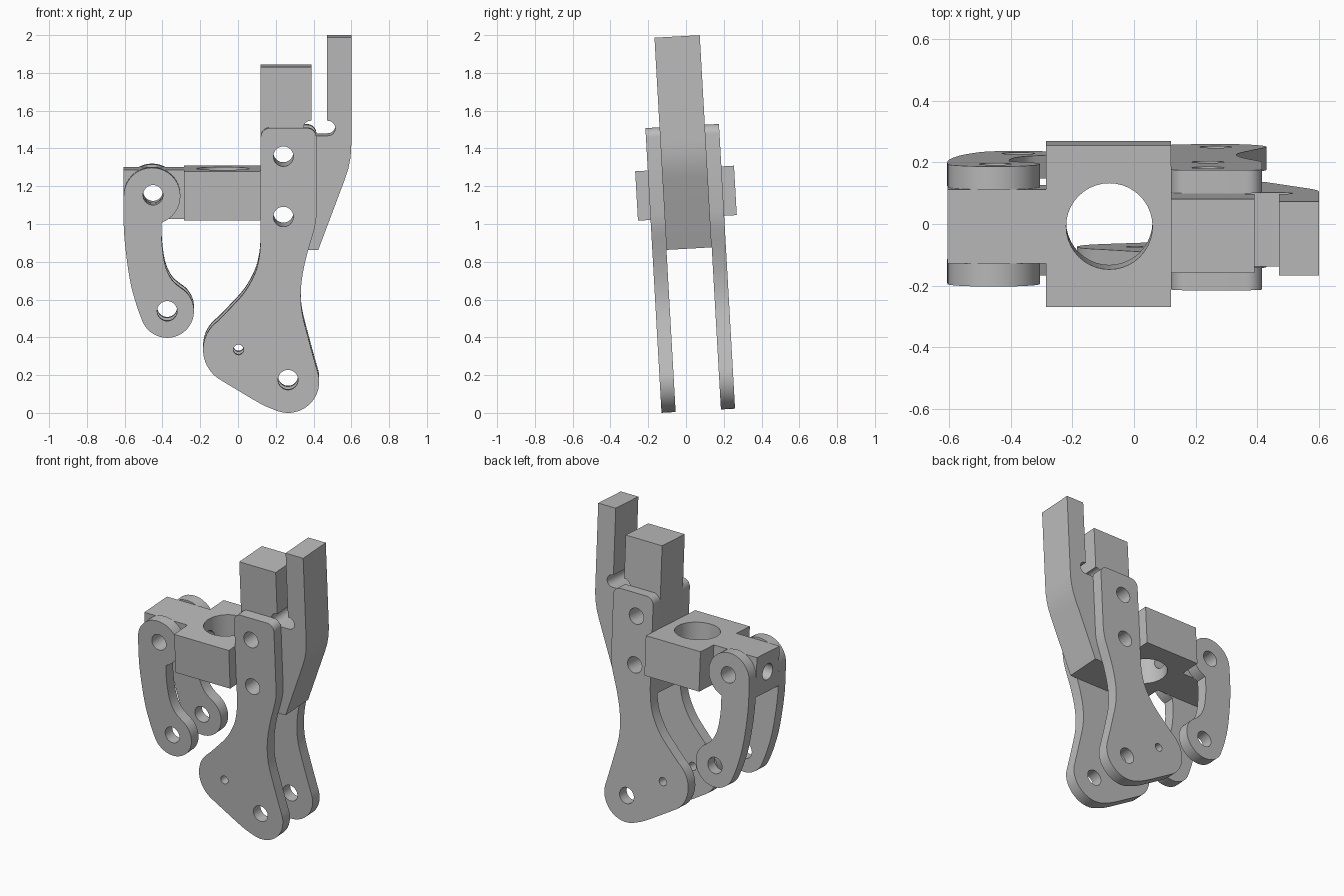
import bpy, bmesh, math
from mathutils import Vector

if "Cube" in bpy.data.objects:
    bpy.data.objects.remove(bpy.data.objects["Cube"])

TILT = 0.0565            # whole assembly leans slightly about x
OFFSET = (0, 0.065, 0.011)
HOLE = 0.053
INNER, OUTER = 0.12, 0.195

grey = bpy.data.materials.new("machined grey")
grey.use_nodes = True
colour = (0.5, 0.5, 0.5, 1)
grey.diffuse_color = colour
grey.node_tree.nodes["Principled BSDF"].inputs["Base Color"].default_value = colour


def arc(cx, cz, r, start, end, n=16):
    steps = [math.radians(start + (end - start) * i / n) for i in range(n + 1)]
    return [(cx + r * math.cos(a), cz + r * math.sin(a)) for a in steps]


def spline(points, n=5):
    """Smooth interior points running between two outline pieces."""
    p = [Vector(q) for q in [points[0], *points, points[-1]]]
    out = []
    for a, b, c, d in zip(p, p[1:], p[2:], p[3:]):
        for i in range(n):
            t = i / n
            q = b + (c - a) * t / 2 + (a - b * 2.5 + c * 2 - d / 2) * t**2 \
                + ((b - c) * 3 + d - a) * t**3 / 2
            out.append((q.x, q.y))
    return out[1:]


def extrude(name, outline, axis, low, high):
    """Extrude an outline along y (outline in x, z) or z (outline in x, y)."""
    bm = bmesh.new()
    place = (lambda u, v, w: (u, w, v)) if axis == "y" else (lambda u, v, w: (u, v, w))
    face = bm.faces.new([bm.verts.new(place(u, v, low)) for u, v in outline])
    moved = bmesh.ops.extrude_face_region(bm, geom=[face])["geom"]
    shift = Vector(place(0, 0, high - low))
    bmesh.ops.translate(bm, vec=shift,
                        verts=[g for g in moved if isinstance(g, bmesh.types.BMVert)])
    bmesh.ops.recalc_face_normals(bm, faces=bm.faces)
    mesh = bpy.data.meshes.new(name)
    bm.to_mesh(mesh)
    bm.free()
    mesh.materials.append(grey)
    ob = bpy.data.objects.new(name, mesh)
    bpy.context.collection.objects.link(ob)
    return ob


def drill(ob, centre, radius, direction):
    """Bore a round hole of length 1 centred on a point."""
    rot = {"x": (0, math.pi / 2, 0), "y": (math.pi / 2, 0, 0), "z": (0, 0, 0)}[direction]
    length = 0.5 if direction == "x" else 1
    bpy.ops.mesh.primitive_cylinder_add(vertices=40, radius=radius, depth=length,
                                        location=centre, rotation=rot)
    cutter = bpy.context.object
    cutter.hide_render = True
    cutter.data.materials.append(grey)
    mod = ob.modifiers.new("hole", "BOOLEAN")
    mod.object, mod.operation, mod.solver = cutter, "DIFFERENCE", "EXACT"
    bpy.context.view_layer.objects.active = ob
    bpy.ops.object.modifier_apply(modifier=mod.name)
    bpy.data.objects.remove(cutter)


def finish(ob):
    bpy.ops.object.select_all(action="DESELECT")
    ob.select_set(True)
    bpy.context.view_layer.objects.active = ob
    bpy.ops.object.shade_smooth_by_angle(angle=math.radians(30))
    ob.rotation_euler = (TILT, 0, 0)
    ob.location = OFFSET


# Side plates: straight upper arm flaring to a two-lobed foot
plate = (arc(.365, 1.46, .05, 0, 90, 8) + arc(.17, 1.46, .05, 90, 180, 8) + [(.12, .92)]
         + spline([(.12, .92), (.113, .83), (.09, .74), (.035, .64), (-.045, .55), (-.106, .487)])
         + arc(0, .335, .185, 125, 235)
         + spline([(-.106, .183), (.01, .113), (.13, .043), (.209, .01)])
         + arc(.265, .165, .165, 250, 380)
         + spline([(.42, .221), (.375, .385), (.337, .545), (.335, .68), (.36, .82),
                   (.403, .97), (.415, 1.04)])
         + [(.415, 1.04)])
plate_holes = [(.24, 1.36, HOLE), (.24, 1.04, HOLE), (.265, .175, HOLE), (.003, .335, .027)]

# Links: curved arms with a round eye at each end
link = (arc(-.455, 1.15, .15, -70, 180, 28)
        + spline([(-.605, 1.15), (-.603, .95), (-.575, .72), (-.54, .58), (-.508, .491)])
        + arc(-.375, .54, .142, 200, 420, 28)
        + spline([(-.304, .663), (-.35, .705), (-.385, .78), (-.403, .9), (-.404, 1.009)]))
link_holes = [(-.45, 1.155, HOLE), (-.375, .54, HOLE)]

for part, outline, holes in (("plate", plate, plate_holes), ("link", link, link_holes)):
    for side, low, high in (("front", -OUTER, -INNER), ("back", INNER, OUTER)):
        ob = extrude(f"{side}_{part}", outline, "y", low, high)
        for x, z, r in holes:
            drill(ob, (x, 0, z), r, "y")
        finish(ob)

# Central bar: post and bent lever parted by a slot with a rounded relief
elbow = [(.566, 1.235), (.583, 1.287), (.594, 1.34), (.599, 1.39), (.6, 1.43)]
bar = ([(.12, .86), (.425, .86)] + elbow + [(.6, 1.985), (.47, 1.985), (.47, 1.545)]
       + arc(.475, 1.505, .04, 90, -90, 12) + arc(.385, 1.505, .04, 270, 90, 12)
       + [(.39, 1.545), (.39, 1.83), (.12, 1.83)])
ob = extrude("slotted_bar", bar, "y", -INNER, INNER)
for x, z, r in plate_holes[:2]:
    drill(ob, (x, 0, z), r, "y")
finish(ob)

# Cross block: wide body with a narrow tongue carrying the links
half = [(-.605, .12), (-.285, .12), (-.285, .262), (.12, .262)]
block = half + [(x, -y) for x, y in reversed(half)]
ob = extrude("cross_block", block, "z", 1.023, 1.285)
drill(ob, (-.08, 0, 1.15), .14, "z")
drill(ob, (-.45, 0, 1.155), HOLE, "y")
drill(ob, (-.4, 0, 1.155), HOLE, "x")
finish(ob)
